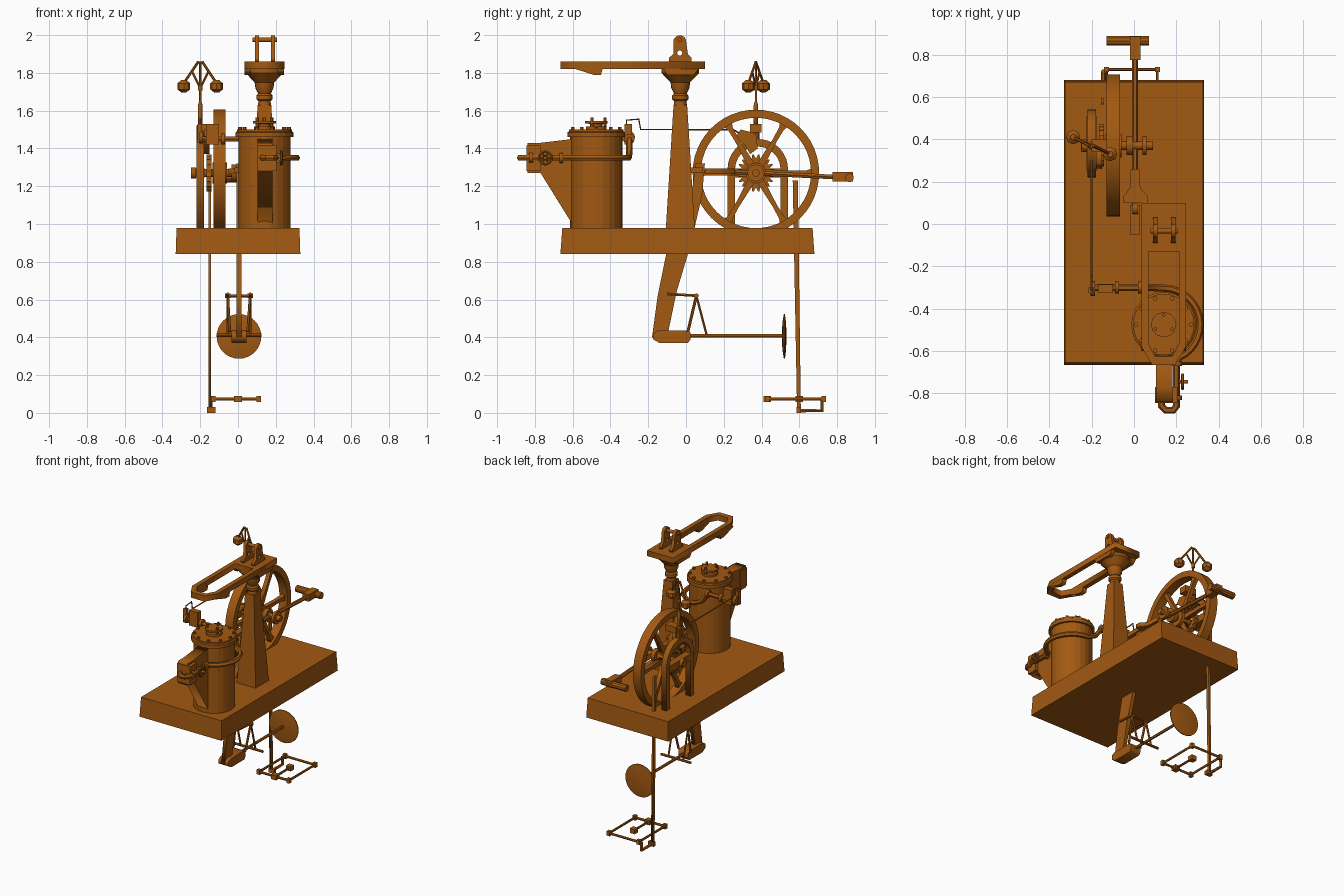
import bpy, bmesh, math
from mathutils import Matrix, Vector

BRONZE = bpy.data.materials.new("bronze")
BRONZE.diffuse_color = (0.36, 0.1, 0.006, 1)
CX, CY = 0.14, -0.475            # steam cylinder axis
WY, WZ = 0.37, 1.27              # flywheel axis


def add(name, mesh, smooth=False):
    ob = bpy.data.objects.new(name, mesh)
    bpy.context.collection.objects.link(ob)
    mesh.materials.clear()
    mesh.materials.append(BRONZE)
    if smooth:
        bpy.ops.object.select_all(action='DESELECT')
        ob.select_set(True)
        bpy.context.view_layer.objects.active = ob
        bpy.ops.object.shade_smooth_by_angle(angle=math.radians(35))
    return ob


def from_curve(name, cu, mat=None, smooth=False):
    tmp = bpy.data.objects.new(name + "_curve", cu)
    bpy.context.collection.objects.link(tmp)
    bpy.context.view_layer.update()
    dg = bpy.context.evaluated_depsgraph_get()
    me = bpy.data.meshes.new_from_object(tmp.evaluated_get(dg))
    bpy.data.objects.remove(tmp)
    if mat:
        me.transform(mat)
    return add(name, me, smooth)


def prism(name, loops, axis, centre, thick, smooth=False):
    """Extruded profile with optional holes; axis 'X' reads (y, z), 'Z' reads (x, y)."""
    cu = bpy.data.curves.new(name, 'CURVE')
    cu.dimensions, cu.fill_mode, cu.extrude = '2D', 'BOTH', thick / 2
    for pts in loops:
        sp = cu.splines.new('POLY')
        sp.points.add(len(pts) - 1)
        for p, q in zip(sp.points, pts):
            p.co = (q[0], q[1], 0, 1)
        sp.use_cyclic_u = True
    m = Matrix(((0, 0, 1, 0), (1, 0, 0, 0), (0, 1, 0, 0), (0, 0, 0, 1))) if axis == 'X' else Matrix()
    off = (centre, 0, 0) if axis == 'X' else (0, 0, centre)
    return from_curve(name, cu, Matrix.Translation(off) @ m, smooth)


def tube(name, pts, r, cyclic=False):
    cu = bpy.data.curves.new(name, 'CURVE')
    cu.dimensions, cu.bevel_depth, cu.bevel_resolution, cu.use_fill_caps = '3D', r, 1, True
    sp = cu.splines.new('POLY')
    sp.points.add(len(pts) - 1)
    for p, q in zip(sp.points, pts):
        p.co = (*q, 1)
    sp.use_cyclic_u = cyclic
    return from_curve(name, cu, None, True)


def box(name, x, y, z, taper=1.0):
    bm = bmesh.new()
    bmesh.ops.create_cube(bm, size=1)
    for v in bm.verts:
        if v.co.z > 0:
            v.co.xy *= taper
    size = Vector((x[1] - x[0], y[1] - y[0], z[1] - z[0]))
    mid = Vector((x[0] + x[1], y[0] + y[1], z[0] + z[1])) / 2
    bm.transform(Matrix.Translation(mid) @ Matrix.Diagonal((*size, 1)))
    me = bpy.data.meshes.new(name)
    bm.to_mesh(me)
    bm.free()
    return add(name, me)


def lathe(name, prof, at, axis='Z', n=24, smooth=True, spin=0.0):
    """Stack of (radius, height) rings around an axis."""
    bm = bmesh.new()
    rings = [[bm.verts.new((r * math.cos(spin + math.tau * i / n), r * math.sin(spin + math.tau * i / n), h))
              for i in range(n)] for r, h in prof]
    for a, b in zip(rings, rings[1:]):
        for i in range(n):
            bm.faces.new((a[i], a[(i + 1) % n], b[(i + 1) % n], b[i]))
    bm.faces.new(rings[0][::-1])
    bm.faces.new(rings[-1])
    rot = {'Z': Matrix(), 'X': Matrix.Rotation(math.pi / 2, 4, 'Y'),
           'Y': Matrix.Rotation(-math.pi / 2, 4, 'X')}[axis]
    bm.transform(Matrix.Translation(at) @ rot)
    me = bpy.data.meshes.new(name)
    bm.to_mesh(me)
    bm.free()
    return add(name, me, smooth)


def rod(name, r, at, length, axis='Z', n=12):
    return lathe(name, [(r, -length / 2), (r, length / 2)], at, axis, n)


def circle(cx, cy, r, n=48, a0=0.0, a1=math.tau):
    return [(cx + r * math.cos(a0 + (a1 - a0) * i / n), cy + r * math.sin(a0 + (a1 - a0) * i / n)) for i in range(n)]


# Base slab
box("base", (-0.33, 0.33), (-0.665, 0.68), (0.84, 0.98), 0.985)

# Column with collar and flared capital
s = 1 / math.cos(math.pi / 4)
lathe("column", [(0.077 * s, 0.97), (0.036 * s, 1.63)], (CX, -0.03, 0), n=4, smooth=False, spin=math.pi / 4)
lathe("capital", [(0.036, 1.62), (0.032, 1.65), (0.043, 1.66), (0.043, 1.68), (0.034, 1.69), (0.048, 1.72),
                  (0.052, 1.75), (0.1, 1.8), (0.1, 1.825)], (CX, -0.03, 0), n=16)

# Top plate with long slotted loop
prism("beam_frame", [[(0.035, 0.1), (0.245, 0.1), (0.245, -0.58), (0.195, -0.665), (0.085, -0.665), (0.035, -0.58)],
                     [(0.068, -0.13), (0.212, -0.13), (0.212, -0.565), (0.18, -0.625), (0.1, -0.625), (0.068, -0.565)]],
      'Z', 1.84, 0.04)
for x in (0.052, 0.228):
    prism("frame_pad", [[(-0.6, 1.825), (-0.49, 1.79), (-0.45, 1.79), (-0.44, 1.825)]], 'X', x, 0.033)
    prism("plate_rib", [[(-0.12, 1.825), (-0.1, 1.79), (0.04, 1.79), (0.07, 1.825)]], 'X', x, 0.03)
# Pivot bearings on top
for x in (0.1, 0.185):
    prism("pivot_bracket", [[(-0.09, 1.86), (0.03, 1.86), (0.03, 1.88), (0.01, 1.9)]
                            + circle(-0.033, 1.965, 0.034, 10, 0, math.pi) + [(-0.067, 1.9), (-0.09, 1.88)],
                            circle(-0.033, 1.905, 0.014, 10)], 'X', x, 0.022)
rod("pivot_pin", 0.012, (0.142, -0.033, 1.975), 0.13, 'X')

# Steam cylinder, flanges and cover bolts
lathe("cylinder", [(0.138, 0.97), (0.138, 1.46), (0.153, 1.46), (0.153, 1.485), (0.145, 1.49), (0.145, 1.5)],
      (CX, CY, 0), n=24, smooth=False)
for i in range(10):
    a = math.tau * i / 10
    rod("cover_bolt", 0.011, (CX + 0.13 * math.cos(a), CY + 0.13 * math.sin(a), 1.5), 0.025, n=6)
lathe("stuffing_box", [(0.055, 1.495), (0.055, 1.515), (0.032, 1.517), (0.032, 1.53), (0.06, 1.532), (0.06, 1.545)],
      (CX, CY, 0), n=12)
for i in range(3):
    a = math.tau * i / 3 + math.pi / 2
    rod("gland_stud", 0.009, (CX + 0.045 * math.cos(a), CY + 0.045 * math.sin(a), 1.535), 0.06, n=6)

# Valve chest and sloping bracket
prism("valve_chest", [[(-0.84, 1.27), (-0.84, 1.43), (-0.77, 1.43), (-0.6, 1.45), (-0.59, 0.98), (-0.77, 1.27)]],
      'X', 0.143, 0.078)
box("chest_cover", (0.1, 0.205), (-0.845, -0.77), (1.28, 1.415))

# Steam pipe round the cylinder, rising to the throttle
wrap = [(CX + 0.172 * math.cos(a), CY + 0.172 * math.sin(a), 1.35)
        for a in [math.radians(-65 + 11 * i) for i in range(15)]]
tube("steam_pipe", [(0.13, -0.8, 1.35), (0.13, -0.86, 1.35), (0.15, -0.88, 1.35), (0.185, -0.88, 1.35),
                    (0.2, -0.86, 1.35), (0.2, -0.66, 1.35)] + wrap
     + [(0.08, -0.3, 1.38), (0.03, -0.3, 1.45), (-0.2, -0.3, 1.45)], 0.017)
for x in (0.03, -0.08):
    rod("pipe_flange", 0.028, (x, -0.3, 1.45), 0.02, 'X')
for y in (-0.66, -0.82):
    rod("chest_flange", 0.027, (0.2, y, 1.35), 0.02, 'Y')
rod("valve_spindle", 0.009, (0.225, -0.745, 1.35), 0.06, 'X')
tube("valve_handwheel", [(0.23, y, z) for y, z in circle(-0.745, 1.35, 0.034, 16)], 0.007, True)
for a in range(3):
    c, d = 0.034 * math.cos(a * math.pi / 3), 0.034 * math.sin(a * math.pi / 3)
    tube("handwheel_spoke", [(0.23, -0.745 - c, 1.35 - d), (0.23, -0.745 + c, 1.35 + d)], 0.005)
box("throttle_box", (-0.17, -0.1), (-0.325, -0.285), (1.42, 1.53))
rod("throttle_flange", 0.035, (-0.195, -0.305, 1.46), 0.02, 'X')
box("throttle_arm", (-0.215, -0.19), (-0.325, -0.3), (1.43, 1.53))
tube("governor_link", [(-0.2, -0.315, 1.5), (-0.2, -0.315, 1.55), (-0.2, -0.25, 1.555), (-0.2, -0.24, 1.5),
                       (-0.2, 0.25, 1.5), (-0.2, 0.3, 1.47)], 0.005)

# Flywheel
prism("flywheel_rim", [circle(WY, WZ, 0.335), circle(WY, WZ, 0.292)], 'X', -0.097, 0.064, True)
for i in range(6):
    a = math.tau * i / 6
    pts = [(0.03, -0.02), (0.2, -0.012), (0.27, -0.014), (0.3, -0.026), (0.3, 0.026), (0.27, 0.014), (0.2, 0.012), (0.03, 0.02)]
    prism("flywheel_spoke", [[(WY + u * math.cos(a) - v * math.sin(a), WZ + u * math.sin(a) + v * math.cos(a))
                              for u, v in pts]], 'X', -0.097, 0.03)
rod("flywheel_hub", 0.055, (-0.097, WY, WZ), 0.075, 'X', 20)
rod("main_shaft", 0.02, (-0.08, WY, WZ), 0.34, 'X', 16)
rod("shaft_collar", 0.045, (0.05, WY, WZ), 0.02, 'X', 16)
rod("shaft_collar", 0.045, (-0.02, WY, WZ), 0.03, 'X', 16)
rod("shaft_end", 0.03, (-0.235, WY, WZ), 0.025, 'X', 16)
# Toothed wheel
teeth = [(WY + r * math.cos(a), WZ + r * math.sin(a)) for i in range(20)
         for r, a in ((0.075, math.tau * i / 20), (0.1, math.tau * (i + 0.4) / 20), (0.1, math.tau * (i + 0.6) / 20))]
prism("gear", [teeth, circle(WY, WZ, 0.055, 20)], 'X', -0.153, 0.025)

# Arched shaft stand
prism("arch_stand", [[(0.54, 0.97)] + circle(0.38, 1.29, 0.16, 18, 0, math.pi) + [(0.22, 1.29), (0.22, 0.97), (0.26, 0.97)]
                     + circle(0.38, 1.29, 0.12, 18, math.pi, 0) + [(0.5, 1.29), (0.5, 0.97)]], 'X', -0.2, 0.04)
box("shaft_bearing", (-0.225, -0.175), (0.25, 0.51), (1.245, 1.295))

# Governor
lathe("governor_post", [(0.02, 1.44), (0.02, 1.52), (0.012, 1.53), (0.012, 1.63), (0.006, 1.65), (0.006, 1.86)],
      (-0.2, WY, 0), n=10)
prism("governor_rocker", [[(0.26, 1.46), (0.29, 1.5), (0.37, 1.48), (0.38, 1.4), (0.34, 1.37), (0.31, 1.42)]], 'X', -0.165, 0.03)
box("governor_bracket", (-0.2, -0.11), (0.34, 0.4), (1.485, 1.53))
rod("governor_sleeve", 0.012, (-0.2, WY, 1.72), 0.025)
for k in (-1, 1):
    bx, by = -0.2 + 0.087 * k, WY - 0.04 * k
    tube("governor_arm", [(-0.2 + 0.01 * k, WY, 1.86), (bx, by, 1.745)], 0.007)
    tube("governor_strut", [(-0.2, WY, 1.72), (-0.2 + 0.045 * k, WY - 0.02 * k, 1.81)], 0.006)
    lathe("governor_ball", [(0.012, -0.034), (0.034, -0.017), (0.034, 0.014), (0.014, 0.032)], (bx, by, 1.73), n=8)

# Horizontal crank rod with cross handle
tube("crank_rod", [(0.005, 0.04, 1.285), (0.005, 0.8, 1.248)], 0.014)
prism("rod_fork", [[(-0.05, 0.1), (0.065, 0.1), (0.065, 0.13), (0.03, 0.17), (0.025, 0.26), (-0.015, 0.26),
                    (-0.02, 0.17), (-0.05, 0.13)]], 'Z', 1.28, 0.03)
box("handle_block", (-0.02, 0.03), (0.775, 0.885), (1.225, 1.275))
rod("cross_handle", 0.024, (-0.03, 0.865, 1.245), 0.2, 'X', 10)

# Curved lever through the base
prism("curved_lever", [[(-0.18, 0.4), (-0.15, 0.62), (-0.105, 0.84), (-0.03, 1.02), (0.03, 1.16), (0.05, 1.32),
                        (0.1, 1.32), (0.085, 1.15), (0.05, 1.0), (0.01, 0.84), (-0.05, 0.64), (-0.1, 0.4)]],
      'X', 0.005, 0.026)
box("lever_top_pin", (-0.018, 0.028), (-0.05, 0.09), (1.27, 1.3))
prism("lever_foot", [[(-0.175, 0.39), (-0.14, 0.37), (0.01, 0.37), (0.025, 0.39), (0.025, 0.425), (0.0, 0.435),
                      (-0.15, 0.435), (-0.175, 0.42)]], 'X', 0.005, 0.08)
tube("disc_rod", [(0.005, -0.05, 0.408), (0.005, 0.52, 0.408)], 0.01)
lathe("round_disc", [(0.005, -0.012), (0.07, -0.01), (0.118, -0.002), (0.118, 0.004), (0.07, 0.01), (0.005, 0.012)],
      (0.005, 0.52, 0.405), 'Y', 32)
# Small linkage either side of the lever
for x in (-0.055, 0.065):
    tube("link_bar", [(x, -0.1, 0.63), (x, 0.06, 0.62)], 0.008)
    tube("link_front", [(x, 0.055, 0.62), (x * 0.8, 0.01, 0.43)], 0.008)
    tube("link_back", [(x, 0.055, 0.62), (x, 0.11, 0.41)], 0.007)
    rod("link_knuckle", 0.013, (x, 0.055, 0.62), 0.03, 'X', 8)
rod("link_cross", 0.008, (0.005, 0.055, 0.62), 0.13, 'X', 8)
rod("link_cross_low", 0.009, (0.005, 0.11, 0.41), 0.24, 'X', 8)

# Drop rod and foot treadle
prism("drop_rod", [[(0.565, 1.23), (0.592, 1.23), (0.608, 0.01), (0.588, 0.01)]], 'X', -0.15, 0.014)
tube("treadle_hanger", [(-0.145, 0.59, 0.012), (-0.145, 0.72, 0.012), (-0.145, 0.72, 0.07)], 0.011)
box("hanger_foot", (-0.165, -0.12), (0.585, 0.61), (0.0, 0.03))
tube("treadle_frame", [(-0.13, 0.43, 0.073), (0.11, 0.43, 0.073), (0.11, 0.73, 0.073), (-0.13, 0.73, 0.073)], 0.009, True)
rod("treadle_bar", 0.008, (0.0, 0.52, 0.073), 0.18, 'Y', 8)
for x, y in ((0.0, 0.43), (0.0, 0.6), (0.11, 0.43), (-0.13, 0.43), (0.11, 0.73), (-0.13, 0.73)):
    w = 0.02 if x == 0 else 0.012
    box("treadle_nut", (x - w, x + w), (y - w, y + w), (0.057, 0.09))
